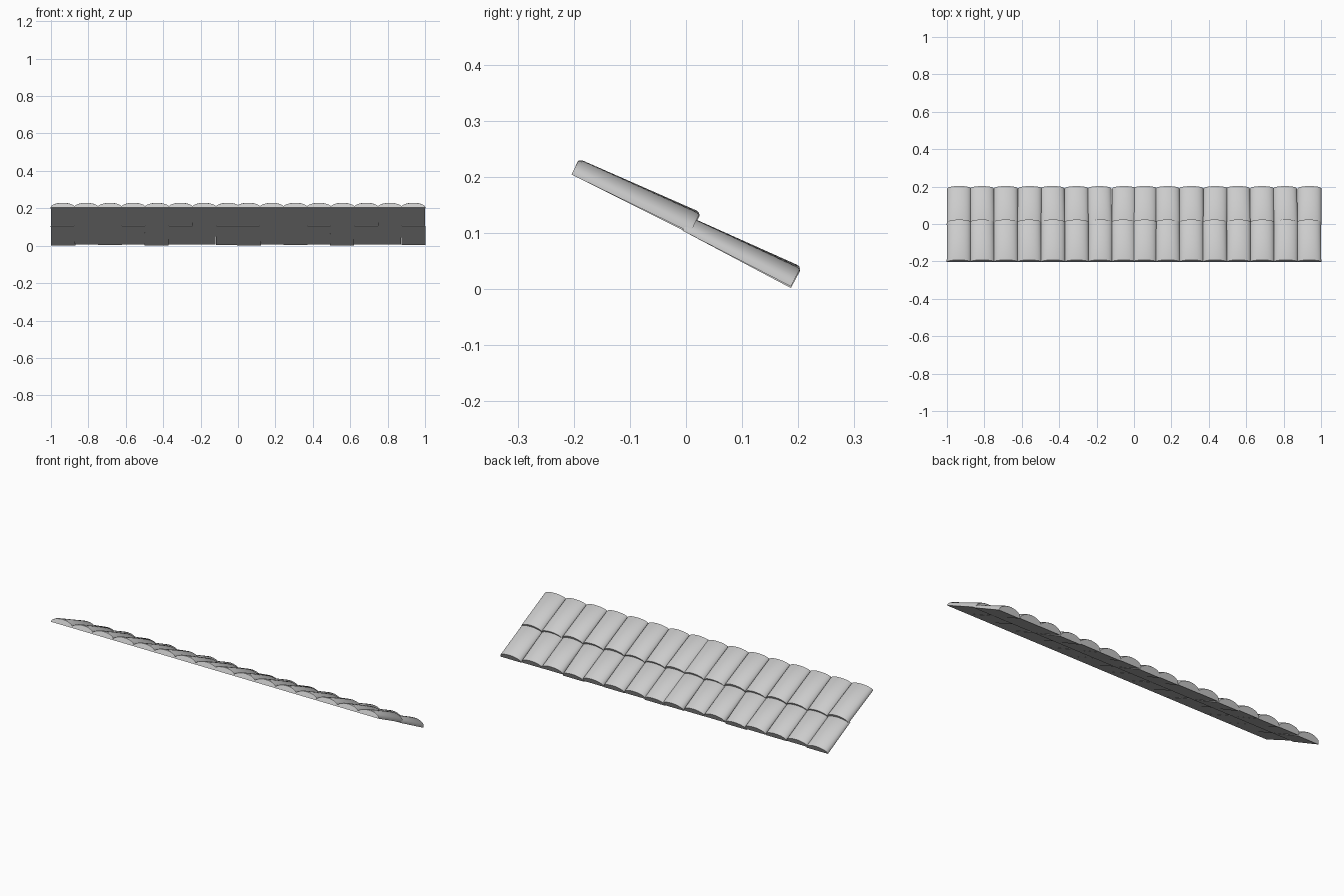
import bpy, bmesh, math, random
from mathutils import Vector

cube = bpy.data.objects.get("Cube")
if cube:
    bpy.data.objects.remove(cube, do_unlink=True)

mat = bpy.data.materials.new("pale grey clay")
mat.use_nodes = True
color = (0.6, 0.6, 0.6, 1)
mat.diffuse_color = color
mat.node_tree.nodes["Principled BSDF"].inputs["Base Color"].default_value = color

PITCH = 0.126
ARC = 12
# Lower centreline of each row as (y, z), and arch height at front and back
ROWS = {
    "upper": (Vector((0, -0.204, 0.204)), Vector((0, 0.008, 0.100)), 0.031, 0.038),
    "lower": (Vector((0, -0.006, 0.104)), Vector((0, 0.187, 0.005)), 0.028, 0.037),
}


def add_tile(bm, x, start, end, h0, h1, tilt, skew):
    """Solid arched tile with a flat underside and softened ends."""
    start = start + Vector((x, 0, 0))
    end = end + Vector((x + skew, 0, tilt))
    axis = (end - start).normalized()
    up = Vector((1, 0, 0)).cross(axis)
    rings = []
    for t, size in ((0, 0.88), (0.025, 1), (0.975, 1), (1, 0.95)):
        base = start.lerp(end, t)
        height = (h0 + (h1 - h0) * t) * size
        ring = []
        for i in range(ARC + 1):
            a = math.pi * i / ARC
            lift = height * (0.1 + 0.9 * math.sin(a))
            ring.append(base + Vector((math.cos(a) * PITCH * 0.51, 0, 0)) + up * lift)
        for side in (-1, 1):
            ring.append(base + Vector((side * PITCH * 0.51, 0, 0)))
        rings.append([bm.verts.new(p) for p in ring])
    n = len(rings[0])
    for a, b in zip(rings, rings[1:]):
        for i in range(n):
            j = (i + 1) % n
            bm.faces.new((a[i], a[j], b[j], b[i]))
    bm.faces.new(rings[0])
    bm.faces.new(reversed(rings[-1]))


def add_row(name, section, left_edge, row, seed):
    """Eight slightly uneven tiles side by side."""
    rng = random.Random(seed)
    bm = bmesh.new()
    for i in range(8):
        x = left_edge + PITCH * (i + 0.5)
        add_tile(bm, x, *row, rng.uniform(-0.004, 0.004), rng.uniform(-0.004, 0.004))
    bmesh.ops.recalc_face_normals(bm, faces=bm.faces)
    mesh = bpy.data.meshes.new(f"{name}_tiles_{section}")
    bm.to_mesh(mesh)
    bm.free()
    mesh.materials.append(mat)
    obj = bpy.data.objects.new(mesh.name, mesh)
    bpy.context.collection.objects.link(obj)
    bpy.ops.object.select_all(action="DESELECT")
    obj.select_set(True)
    bpy.context.view_layer.objects.active = obj
    bpy.ops.object.shade_smooth_by_angle(angle=math.radians(40))


# Two matching roof sections that overlap slightly in the middle
for section, edge in (("right", -1.0), ("left", -0.008)):
    for seed, (name, row) in enumerate(ROWS.items()):
        add_row(name, section, edge, row, seed)
